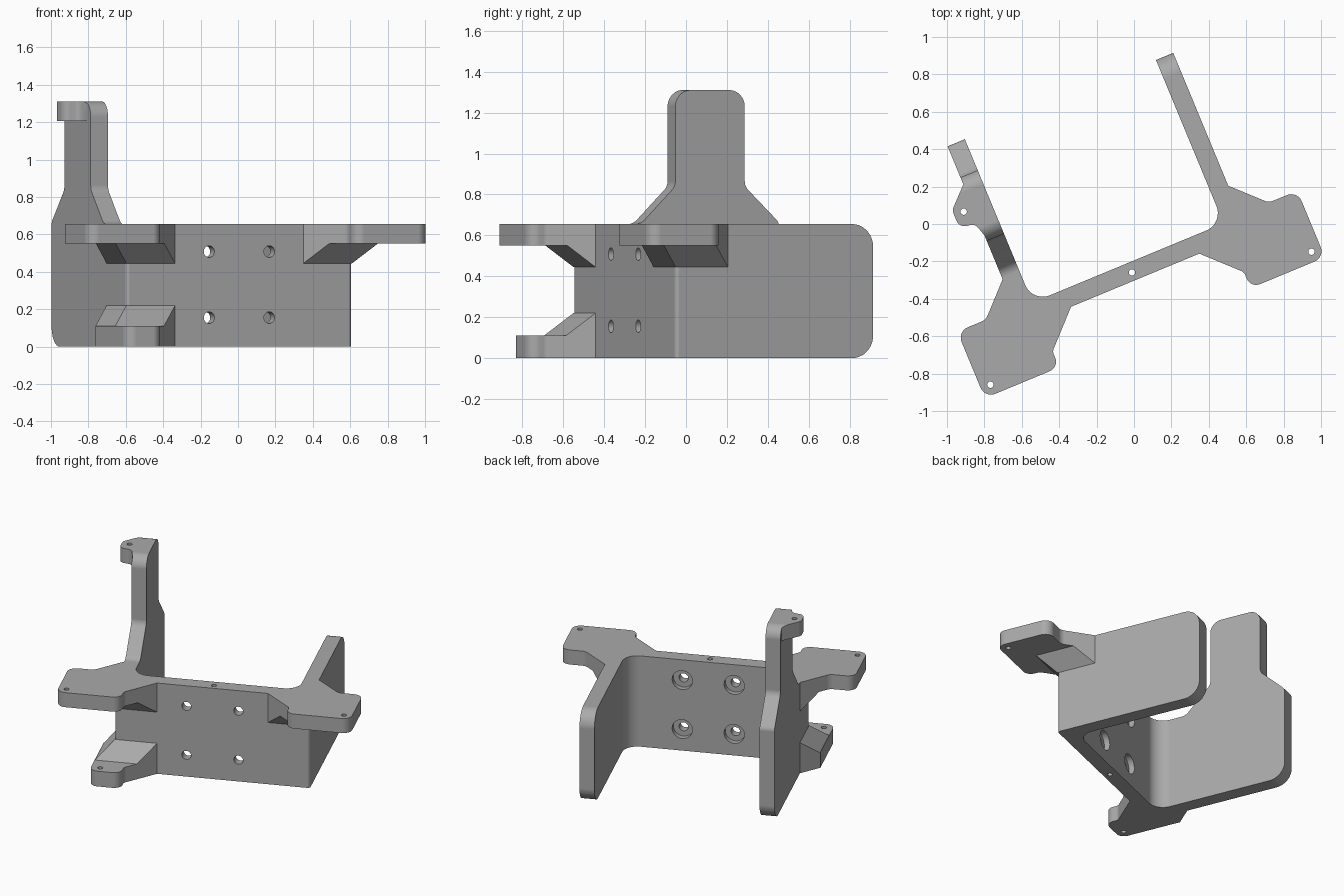
import bpy, bmesh, math
from mathutils import Vector, Matrix

cube = bpy.data.objects.get("Cube")
if cube:
    bpy.data.objects.remove(cube, do_unlink=True)

TURN = math.radians(22.5)      # the whole bracket is turned about z
MID = -0.109                   # mirror plane of the two sides
LEFT, RIGHT = -0.762, 0.544    # outer faces of the arms
FRONT, BACK = -0.28, -0.18     # faces of the centre plate
END = 0.765                    # free end of the arms
TOP, PEAK = 0.655, 1.31


def rounded(points, steps=8):
    """Polygon outline; a third number on a point is its corner radius."""
    out = []
    for i, pt in enumerate(points):
        v = Vector(pt[:2])
        if len(pt) < 3:
            out.append(v)
            continue
        a = (Vector(points[i - 1][:2]) - v).normalized()
        b = (Vector(points[(i + 1) % len(points)][:2]) - v).normalized()
        r, half = pt[2], a.angle(b) / 2
        centre = v + (a + b).normalized() * r / math.sin(half)
        reach = r / math.tan(half)
        s, e = v + a * reach - centre, v + b * reach - centre
        out += [centre + s.lerp(e, k / steps).normalized() * r for k in range(steps + 1)]
    return out


def loft(name, low, high):
    """Solid between two loops of 3D points."""
    bm = bmesh.new()
    a = [bm.verts.new(p) for p in low]
    b = [bm.verts.new(p) for p in high]
    bm.faces.new(a)
    bm.faces.new(b)
    for i in range(len(a)):
        j = (i + 1) % len(a)
        bm.faces.new((a[i], a[j], b[j], b[i]))
    bmesh.ops.remove_doubles(bm, verts=bm.verts, dist=1e-5)
    bmesh.ops.recalc_face_normals(bm, faces=bm.faces)
    mesh = bpy.data.meshes.new(name)
    bm.to_mesh(mesh)
    bm.free()
    obj = bpy.data.objects.new(name, mesh)
    bpy.context.collection.objects.link(obj)
    return obj


def plan(name, points, z0, z1):
    pts = rounded(points)
    return loft(name, [(p.x, p.y, z0) for p in pts], [(p.x, p.y, z1) for p in pts])


def side(name, points, x0, x1):
    pts = rounded(points)
    return loft(name, [(x0, p.x, p.y) for p in pts], [(x1, p.x, p.y) for p in pts])


def rod(name, centre, radius, length, along_y=False):
    bm = bmesh.new()
    turn = Matrix.Rotation(math.pi / 2, 4, 'X') if along_y else Matrix()
    bmesh.ops.create_cone(bm, cap_ends=True, segments=32, radius1=radius, radius2=radius,
                          depth=length, matrix=Matrix.Translation(centre) @ turn)
    mesh = bpy.data.meshes.new(name)
    bm.to_mesh(mesh)
    bm.free()
    obj = bpy.data.objects.new(name, mesh)
    bpy.context.collection.objects.link(obj)
    return obj


def combine(base, other, operation):
    mod = base.modifiers.new("join", 'BOOLEAN')
    mod.operation, mod.solver, mod.object = operation, 'EXACT', other
    deps = bpy.context.evaluated_depsgraph_get()
    mesh = bpy.data.meshes.new_from_object(base.evaluated_get(deps))
    base.modifiers.clear()
    base.data = mesh
    bpy.data.objects.remove(other, do_unlink=True)


def flip(points):
    return [(2 * MID - p[0], *p[1:]) for p in points]


# U-shaped channel: plate and two arms
bracket = plan("mounting_bracket", [
    (LEFT, 1), (LEFT, FRONT, .02), (RIGHT, FRONT, .02), (RIGHT, 1),
    (RIGHT - .1, 1), (RIGHT - .1, BACK, .1), (LEFT + .1, BACK, .1), (LEFT + .1, 1)], -.1, 1.5)

# ear at the head of the tall arm
ear = plan("ear", [(-.7, .545), (LEFT, .545), (-.87, .44, .05), (-.87, .34, .045),
                   (-.785, .325, .04), (LEFT, .25), (-.7, .25)], 1.205, 1.45)
combine(bracket, ear, 'UNION')

# side profiles: the tall left arm and the low right arm
envelope = side("tall_profile", [
    (-.4, 0), (END, 0, .11), (END, .665, .04), (.585, .84, .06), (.585, PEAK, .08),
    (.218, PEAK, .08), (.218, .84, .06), (.035, TOP, .07), (-.4, TOP)], -1, -.6)
low = side("low_profile", [(-.4, 0), (END, 0, .11), (END, TOP, .11), (-.4, TOP)], -.7, 1)
combine(envelope, low, 'UNION')
combine(bracket, envelope, 'INTERSECT')

# corner tabs with sloped gussets
ROOT = [(.5, .04), (.5, -.23), (.212, -.23)]    # buried in the channel corner
UPPER = [(.445, -.463, .04), (.445, -.555, .055), (.875, -.555, .06),
         (.875, -.17, .06), (.71, -.17, .06)] + ROOT
LOWER = [(.445, -.463, .04), (.445, -.555, .055), (.656, -.555, .055), (.656, -.116)] + ROOT


def gusset(name, z_wall, z_tab, mirrored):
    grow = abs(z_tab - z_wall)
    wall = [(.262, FRONT), (RIGHT, FRONT), (RIGHT, -.004)] + ROOT
    tab = [(.262 + grow, FRONT - grow), (RIGHT + grow, FRONT - grow),
           (RIGHT + grow, -.004 - grow)] + ROOT
    if mirrored:
        wall, tab = flip(wall), flip(tab)
    return loft(name, [(*p, z_wall) for p in wall], [(*p, z_tab) for p in tab])


for mirrored in (False, True):
    outline = flip(UPPER) if mirrored else UPPER
    combine(bracket, plan("upper_tab", outline, .55, TOP), 'UNION')
    combine(bracket, gusset("upper_gusset", .445, .56, mirrored), 'UNION')
combine(bracket, plan("lower_tab", flip(LOWER), 0, .11), 'UNION')
combine(bracket, gusset("lower_gusset", .22, .108, True), 'UNION')

# small upright holes
for x, y, z, length in [(.82, -.5, .6, .3), (2 * MID - .82, -.5, .6, .3), (MID, -.235, .33, 1),
                        (-.812, -.5, .05, .3), (-.816, .409, 1.25, .3)]:
    combine(bracket, rod("pin_hole", (x, y, z), .017, length), 'DIFFERENCE')

# counterbored bolt holes in the plate
for x in (MID - .174, MID + .174):
    for z in (.155, .508):
        combine(bracket, rod("bolt_hole", (x, -.23, z), .031, .3, True), 'DIFFERENCE')
        combine(bracket, rod("counterbore", (x, BACK, z), .068, .08, True), 'DIFFERENCE')

bracket.data.transform(Matrix.Rotation(TURN, 4, 'Z'))

# single grey finish
grey = bpy.data.materials.new("plain_grey")
grey.use_nodes = True
colour = (.4, .4, .4, 1)
grey.diffuse_color = colour
grey.node_tree.nodes["Principled BSDF"].inputs["Base Color"].default_value = colour
bracket.data.materials.clear()
bracket.data.materials.append(grey)
for face in bracket.data.polygons:
    face.material_index = 0

bpy.ops.object.select_all(action='DESELECT')
bracket.select_set(True)
bpy.context.view_layer.objects.active = bracket
bpy.ops.object.shade_smooth_by_angle(angle=math.radians(30))
normals = bracket.modifiers.new("even_shading", 'WEIGHTED_NORMAL')
normals.keep_sharp = True
